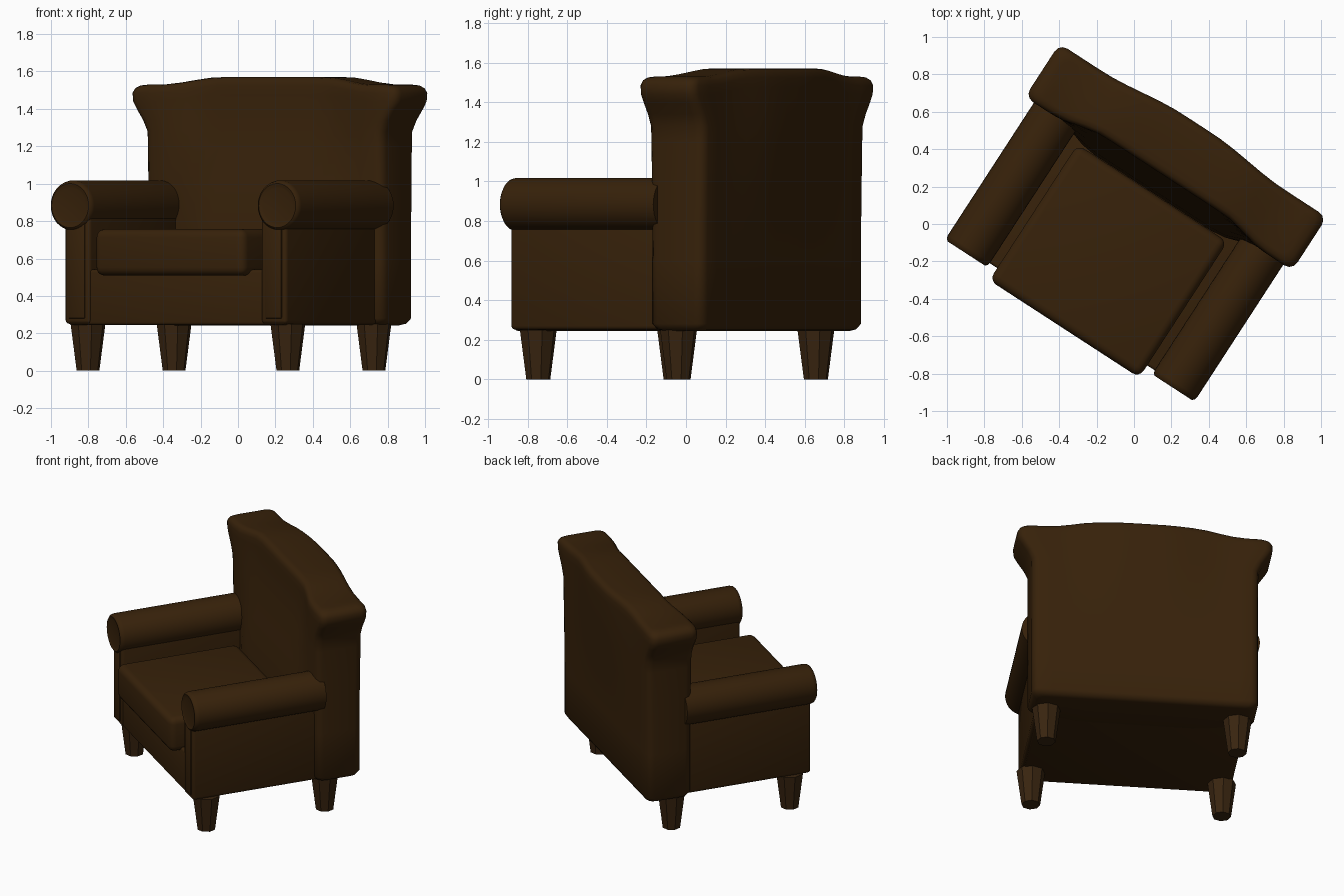
import bpy, bmesh, math
from mathutils import Matrix

if "Cube" in bpy.data.objects:
    bpy.data.objects.remove(bpy.data.objects["Cube"])

# whole chair is turned about z
ROT = Matrix.Translation((-0.009, -0.001, 0)) @ Matrix.Rotation(math.radians(-33), 4, 'Z')

def material(name, col):
    m = bpy.data.materials.new(name)
    m.diffuse_color = (*col, 1)
    m.use_nodes = True
    m.node_tree.nodes["Principled BSDF"].inputs["Base Color"].default_value = m.diffuse_color
    return m

LEATHER = material("dark brown leather", (0.038, 0.0155, 0.003))
WOOD = material("dark brown wood", (0.040, 0.018, 0.005))

def finish(bm, name, mat, bevel=0, seg=3, smooth=35):
    bmesh.ops.recalc_face_normals(bm, faces=bm.faces)
    if bevel:
        bmesh.ops.bevel(bm, geom=bm.edges[:], offset=bevel, segments=seg,
                        profile=0.5, affect='EDGES')
    bm.transform(ROT)
    me = bpy.data.meshes.new(name)
    bm.to_mesh(me)
    bm.free()
    me.materials.append(mat)
    ob = bpy.data.objects.new(name, me)
    bpy.context.collection.objects.link(ob)
    bpy.ops.object.select_all(action='DESELECT')
    ob.select_set(True)
    bpy.context.view_layer.objects.active = ob
    if smooth:
        bpy.ops.object.shade_smooth_by_angle(angle=math.radians(smooth))
    return ob

def box(name, x, y, z, bevel, seg=3):
    bm = bmesh.new()
    bmesh.ops.create_cube(bm, size=1)
    for v in bm.verts:
        v.co = [a + (c + 0.5) * (b - a) for (a, b), c in zip((x, y, z), v.co)]
    return finish(bm, name, LEATHER, bevel, seg)

def step(a, b, t):
    t = max(0, min(1, (t - a) / (b - a)))
    return t * t * (3 - 2 * t)

# seat base and cushion
box("seat_base", (-0.69, 0.69), (-0.59, 0.45), (0.245, 0.54), 0.015)
box("seat_cushion", (-0.478, 0.478), (-0.668, 0.198), (0.508, 0.757), 0.045, 4)

# arms: side panel, front trim and rolled top
for side, label in ((-1, "left"), (1, "right")):
    xs = sorted((side * 0.545, side * 0.707))
    box(label + "_arm_panel", xs, (-0.60, 0.40), (0.25, 0.86), 0.02)
    xs = sorted((side * 0.575, side * 0.68))
    box(label + "_arm_front_trim", xs, (-0.606, -0.55), (0.28, 0.82), 0.005, 2)
    bm = bmesh.new()
    prof = [(0.095, -0.609), (0.104, -0.611), (0.118, -0.615), (0.130, -0.605),
            (0.135, -0.585), (0.135, 0.32)]
    n = 32
    rings = [[bm.verts.new((side * 0.66 + r * math.cos(2 * math.pi * i / n), y,
                            0.883 + r * math.sin(2 * math.pi * i / n)))
              for i in range(n)] for r, y in prof]
    for a, b in zip(rings, rings[1:]):
        for i in range(n):
            bm.faces.new((a[i], a[(i + 1) % n], b[(i + 1) % n], b[i]))
    bm.faces.new(rings[0])
    bm.faces.new(rings[-1])
    finish(bm, label + "_arm_roll", LEATHER, smooth=50)

# backrest: stacked rounded cross-sections with flared top and raised crest
def section(w, z, inset, lift):
    r = 0.05
    us = [-w + inset + r * (1 - math.cos(math.radians(a))) for a in (0, 30, 60, 90)]
    dv = [r * (1 - math.sin(math.radians(a))) for a in (0, 30, 60, 90)]
    m = 17
    mid = [us[-1] * (1 - 2 * i / m) for i in range(1, m)]
    us = us + mid + [-u for u in reversed(us)]
    dv = dv + [0] * len(mid) + dv[::-1]
    tilt = step(0.6, 1.5, z)
    front, back = [], []
    for u, d in zip(us, dv):
        c = 1 - step(0.38, 0.68, abs(u))
        zz = z + lift * 0.04 * (1 - step(0.33, 0.68, abs(u)))
        f = 0.268 - 0.010 * tilt + c * (-0.068 + 0.12 * tilt)
        b = 0.588 + 0.01 * tilt + 0.042 * tilt * (1 - step(0.1, 0.58, abs(u)))
        front.append((u, f + d + inset, zz))
        back.append((u, b - d - inset, zz))
    return front + back[::-1]

ROWS = [(0.755, 0.243, 0.045, 0), (0.755, 0.252, 0.018, 0), (0.755, 0.280, 0, 0),
        (0.755, 0.60, 0, 0), (0.755, 0.80, 0, 0), (0.755, 1.00, 0, 0),
        (0.755, 1.20, 0, 0), (0.757, 1.28, 0, 0.2), (0.785, 1.34, 0, 0.4),
        (0.825, 1.40, 0, 0.7), (0.848, 1.44, 0, 0.9), (0.852, 1.485, 0, 1),
        (0.845, 1.510, 0.006, 1), (0.835, 1.525, 0.02, 1), (0.825, 1.530, 0.045, 1)]
bm = bmesh.new()
rings = [[bm.verts.new(p) for p in section(*row)] for row in ROWS]
n = len(rings[0])
for a, b in zip(rings, rings[1:]):
    for i in range(n):
        bm.faces.new((a[i], a[(i + 1) % n], b[(i + 1) % n], b[i]))
for ring in (rings[0], rings[-1]):
    for i in range(n // 2 - 1):
        bm.faces.new((ring[i], ring[i + 1], ring[n - 2 - i], ring[n - 1 - i]))
finish(bm, "backrest", LEATHER, smooth=60)

# tapered eight-sided legs
for y, row in ((-0.475, "front"), (0.37, "back")):
    for side, label in ((-1, "left"), (1, "right")):
        bm = bmesh.new()
        bmesh.ops.create_cone(bm, cap_ends=True, segments=8, radius1=0.062,
                              radius2=0.095, depth=0.25,
                              matrix=Matrix.Translation((side * 0.637, y, 0.125)))
        finish(bm, f"{row}_{label}_leg", WOOD, smooth=0)
